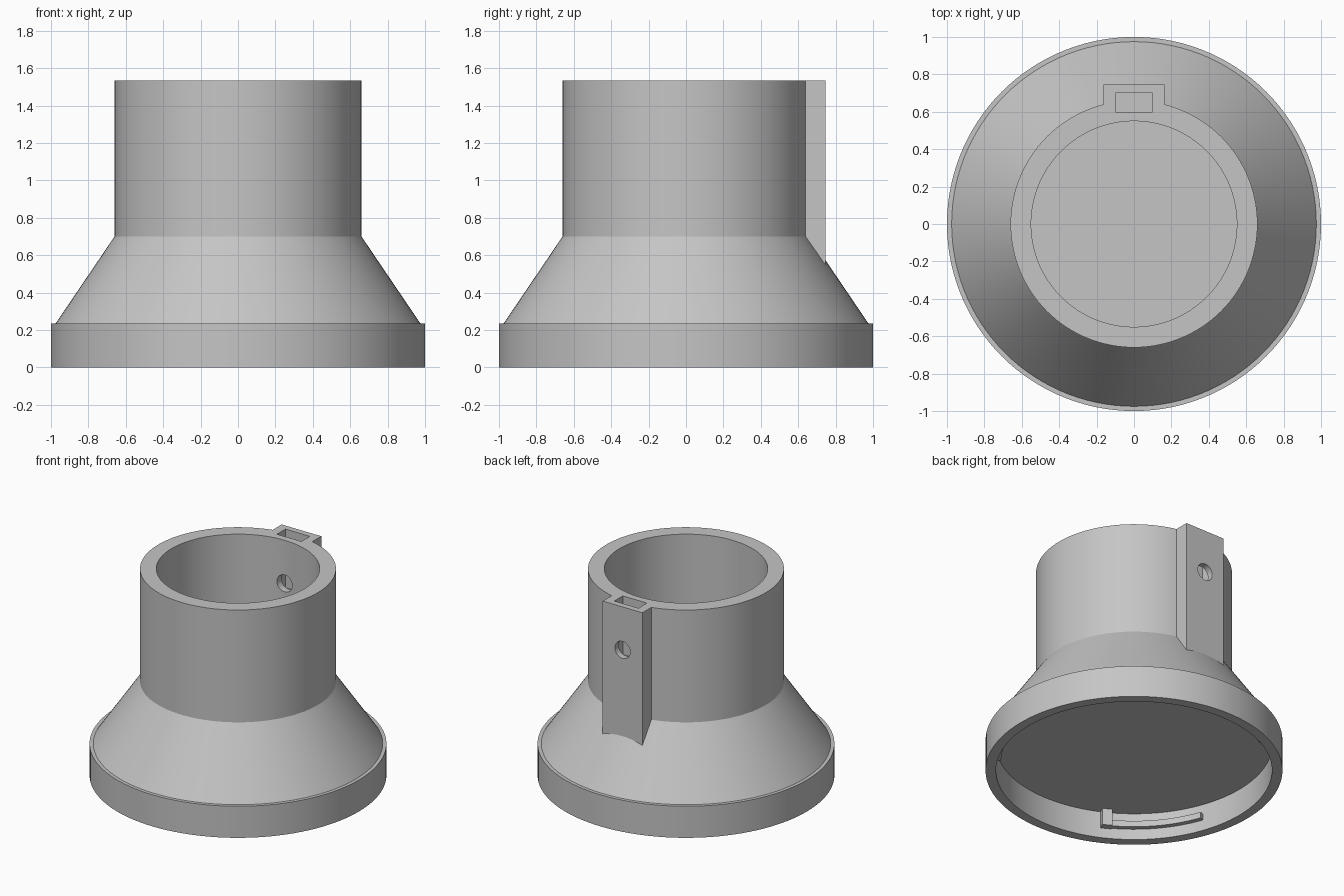
import bpy, bmesh
from math import radians, pi
from mathutils import Matrix, Vector

if "Cube" in bpy.data.objects:
    bpy.data.objects.remove(bpy.data.objects["Cube"])

grey = bpy.data.materials.new("plain grey")
grey.use_nodes = True
COLOR = (0.56, 0.56, 0.56, 1)
grey.diffuse_color = COLOR
grey.node_tree.nodes["Principled BSDF"].inputs["Base Color"].default_value = COLOR


def make_object(name, bm):
    bmesh.ops.remove_doubles(bm, verts=bm.verts, dist=1e-5)
    bmesh.ops.recalc_face_normals(bm, faces=bm.faces)
    mesh = bpy.data.meshes.new(name)
    bm.to_mesh(mesh)
    bm.free()
    mesh.materials.append(grey)
    obj = bpy.data.objects.new(name, mesh)
    bpy.context.collection.objects.link(obj)
    return obj


def box(name, low, high):
    low, high = Vector(low), Vector(high)
    bm = bmesh.new()
    bmesh.ops.create_cube(bm, size=1, matrix=Matrix.Translation((low + high) / 2)
                          @ Matrix.Diagonal((*(high - low), 1)))
    return make_object(name, bm)


def lathe(name, profile, steps):
    bm = bmesh.new()
    verts = [bm.verts.new((r, 0, z)) for r, z in profile]
    edges = [bm.edges.new(pair) for pair in zip(verts, verts[1:])]
    bmesh.ops.spin(bm, geom=verts + edges, cent=(0, 0, 0), axis=(0, 0, 1),
                   angle=2 * pi, steps=steps)
    return make_object(name, bm)


def arc_block(name, r_in, r_out, z_low, z_high, start, end):
    bm = bmesh.new()
    corners = [(r_in, z_low), (r_out, z_low), (r_out, z_high), (r_in, z_high)]
    face = bm.faces.new([bm.verts.new((r, 0, z)) for r, z in corners])
    bmesh.ops.rotate(bm, verts=bm.verts, matrix=Matrix.Rotation(radians(start), 3, "Z"))
    edges = list(face.edges)
    result = bmesh.ops.spin(bm, geom=edges, cent=(0, 0, 0), axis=(0, 0, 1),
                            angle=radians(end - start), steps=max(2, int((end - start) / 3)))
    bm.faces.new([g for g in result["geom_last"] if isinstance(g, bmesh.types.BMVert)])
    return make_object(name, bm)


def combine(target, tool, operation):
    mod = target.modifiers.new(operation.lower(), "BOOLEAN")
    mod.operation, mod.object, mod.solver = operation, tool, "EXACT"
    bpy.context.view_layer.objects.active = target
    bpy.ops.object.modifier_apply(modifier=mod.name)
    bpy.data.objects.remove(tool)


# Flared body: recessed underside, rim, cone, tube and closed bore
body = lathe("flared_tube_body", [
    (0, 0.2), (0.93, 0.2), (0.93, 0), (1, 0), (1, 0.235), (0.975, 0.235),
    (0.66, 0.7), (0.66, 1.535), (0.55, 1.535), (0.55, 0.24), (0, 0.24)], 120)

# Clamp boss on the back of the tube
combine(body, box("clamp_boss", (-0.163, 0.59, 0.4), (0.163, 0.745, 1.535)), "UNION")

# Nut slot from the top, and the screw hole through to the bore
combine(body, box("nut_slot", (-0.1, 0.6, 1.1), (0.1, 0.7, 1.7)), "DIFFERENCE")
bm = bmesh.new()
bmesh.ops.create_cone(bm, cap_ends=True, segments=32, radius1=0.063, radius2=0.063, depth=0.6,
                      matrix=Matrix.Translation((0, 0.65, 1.215)) @ Matrix.Rotation(pi / 2, 4, "X"))
combine(body, make_object("screw_hole", bm), "DIFFERENCE")

# Three bayonet lugs inside the rim, each a rail with an end stop
parts = [body]
for i in range(3):
    turn = 120 * i
    parts.append(arc_block(f"bayonet_rail_{i + 1}", 0.895, 0.95, 0.08, 0.125,
                           200 + turn, 242 + turn))
    parts.append(arc_block(f"bayonet_stop_{i + 1}", 0.88, 0.95, 0.075, 0.201,
                           239.5 + turn, 244 + turn))

# Smooth curved walls with crisp edges
bpy.ops.object.select_all(action="DESELECT")
for obj in parts:
    obj.select_set(True)
bpy.context.view_layer.objects.active = body
bpy.ops.object.shade_smooth_by_angle(angle=radians(25))
